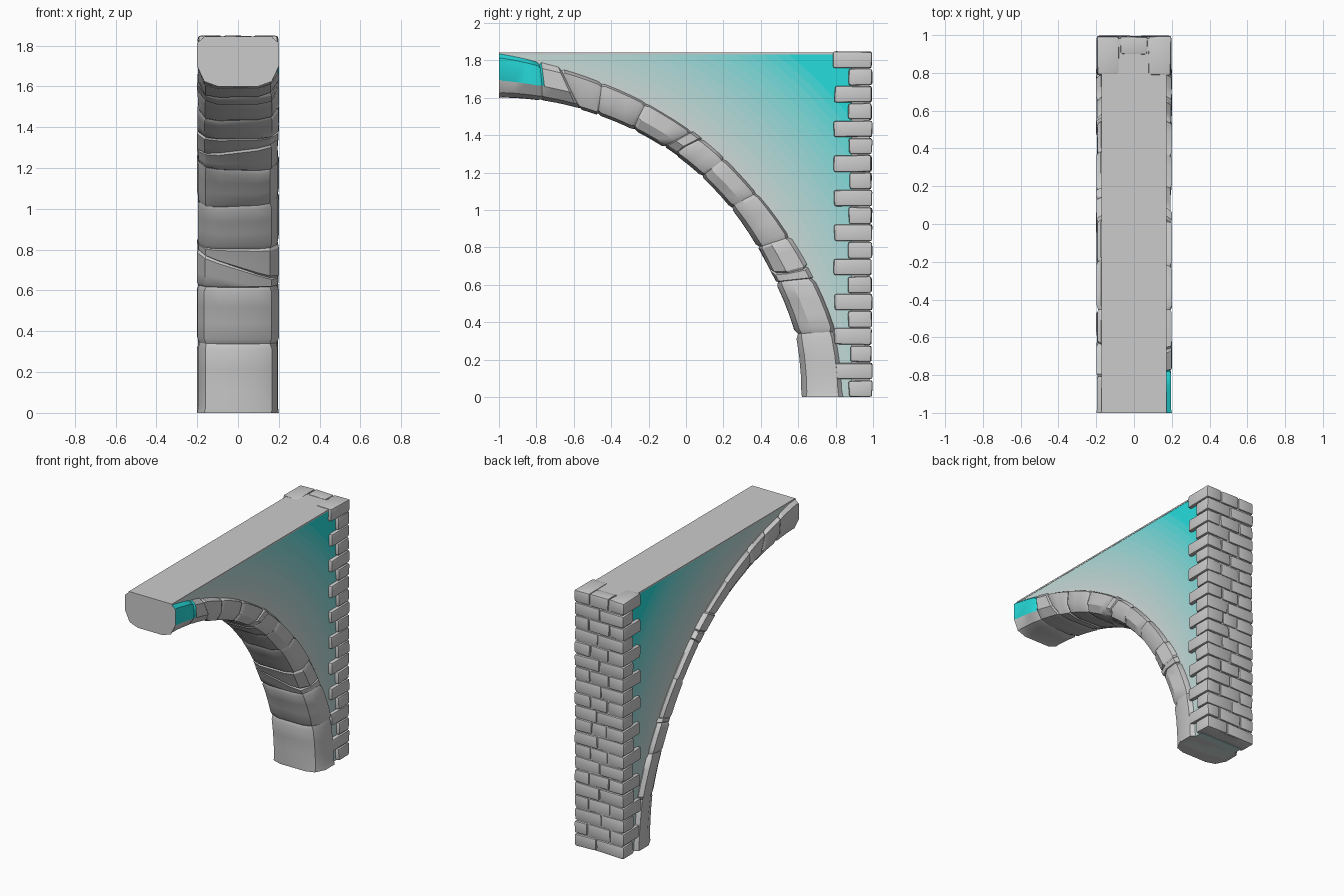
import bpy, bmesh, random
from math import radians, degrees, sin, cos, atan2, hypot
from mathutils import Matrix

if "Cube" in bpy.data.objects:
    bpy.data.objects.remove(bpy.data.objects["Cube"])

rng = random.Random(4)


def make_object(name, bm, materials=(), smooth=True):
    bmesh.ops.recalc_face_normals(bm, faces=bm.faces)
    mesh = bpy.data.meshes.new(name)
    bm.to_mesh(mesh)
    bm.free()
    for m in materials:
        mesh.materials.append(m)
    ob = bpy.data.objects.new(name, mesh)
    bpy.context.collection.objects.link(ob)
    if smooth:
        bpy.ops.object.select_all(action='DESELECT')
        ob.select_set(True)
        bpy.context.view_layer.objects.active = ob
        bpy.ops.object.shade_smooth_by_angle(angle=radians(32))
    return ob


def material(name, rgb):
    m = bpy.data.materials.new(name)
    m.diffuse_color = (*rgb, 1)
    m.use_nodes = True
    m.node_tree.nodes["Principled BSDF"].inputs["Base Color"].default_value = m.diffuse_color
    return m


def interp(table, a):
    for (a0, v0), (a1, v1) in zip(table, table[1:]):
        if a <= a1:
            return v0 + (v1 - v0) * (a - a0) / (a1 - a0)
    return table[-1][1]


def polar(x, r, deg):
    # the arch is centred on y = -1, z = 0
    return (x, -1 + r * cos(radians(deg)), r * sin(radians(deg)))


OUTER = [(0, 1.84), (11, 1.832), (20, 1.80), (29, 1.775), (40, 1.757),
         (60, 1.757), (72, 1.77), (82, 1.795), (90, 1.835)]
INNER = [(0, 1.62), (12, 1.625), (25, 1.60), (50, 1.605), (70, 1.60), (90, 1.60)]

grey = material("stone_grey", (0.7, 0.7, 0.7))
teal = material("teal", (0.02, 0.72, 0.72))

# Arch ring: joints as (outer angle, inner angle, sideways skew)
JOINTS = [(0, 0, 0), (11, 12, 0), (20.7, 22.5, 0), (25.2, 26.3, -2.7), (28.8, 30, 0),
          (38, 39, 0.4), (46.9, 47.6, -0.3), (50.5, 53, 1.5), (54, 56.5, 0), (63, 63, 0.5),
          (71.9, 70.7, 0), (79, 74, 0.5), (83.5, 82, -0.5), (90, 90, 0)]
HALF = [(0.175, 1), (0.2, 0.9), (0.2, 0.42), (0.165, 0.1), (0.10, 0)]
SECTION = HALF + [(-x, f) for x, f in reversed(HALF)]

bm = bmesh.new()
last = len(JOINTS) - 2
for i in range(last + 1):
    j0, j1 = JOINTS[i], JOINTS[i + 1]
    wobble = [(rng.uniform(-0.008, 0.002), rng.uniform(-0.03, 0.03)) for _ in SECTION]
    rings = []
    for s in (0, 0.08, 0.36, 0.64, 0.92, 1):
        end = s in (0, 1)
        flush = (i == 0 and s == 0) or (i == last and s == 1)
        ring = []
        for (x, f), (wx, wf) in zip(SECTION, wobble):
            if end and not flush:
                x, f = x * 0.95, 0.5 + (f - 0.5) * 0.91
            elif not end:
                x += wx if x > 0 else -wx
                x = max(-0.2, min(0.2, x))
                f += wf
            a0, a1 = (j[1] + (j[0] - j[1]) * f + j[2] * x / 0.2 for j in (j0, j1))
            a = a0 + (a1 - a0) * s
            a = max(0, min(90, a))
            r = interp(INNER, a) * (1 - f) + interp(OUTER, a) * f
            ring.append(bm.verts.new(polar(x, r, a)))
        rings.append(ring)
    n = len(SECTION)
    for p, q in zip(rings, rings[1:]):
        for k in range(n):
            bm.faces.new((p[k], p[(k + 1) % n], q[(k + 1) % n], q[k]))
    bm.faces.new(rings[0])
    bm.faces.new(rings[-1])
# Painted patch beside the crown, on one side only
for f in bm.faces:
    c = f.calc_center_median()
    if c.x > 0.15 and -0.995 < c.y < -0.76 and c.z > 1.68:
        f.material_index = 1
make_object("arch_stones", bm, (grey, teal))

# Spandrel wall: radial bands fading from grey at the arch to teal at the corner
BANDS = 16
R0, R1, BACK, TOP = 1.70, 2.40, 1.9, 1.84
fade = []
for k in range(BANDS + 1):
    t = k / BANDS
    fade.append(material(f"wall_fade_{k}", (0.66 - 0.64 * t, 0.7 + 0.02 * t, 0.68 + 0.04 * t)))
corner = degrees(atan2(TOP, BACK))
angles = [corner * k / 40 for k in range(41)]
angles += [corner + (89.95 - corner) * k / 40 for k in range(1, 41)]
radii = [R0 + (R1 - R0) * k / BANDS for k in range(BANDS + 1)] + [hypot(TOP, BACK)]
bm = bmesh.new()


def wall_point(r, a):
    limit = min(BACK / max(cos(radians(a)), 1e-6), TOP / max(sin(radians(a)), 1e-6))
    return polar(0, min(r, limit), a)


cols = [[bm.verts.new(wall_point(r, a)) for r in radii] for a in angles]
for p, q in zip(cols, cols[1:]):
    for k in range(len(radii) - 1):
        f = bm.faces.new((p[k], p[k + 1], q[k + 1], q[k]))
        f.material_index = min(k, BANDS)
bmesh.ops.remove_doubles(bm, verts=bm.verts, dist=1e-5)
wall = make_object("spandrel_wall", bm, fade, smooth=False)
mod = wall.modifiers.new("thickness", 'SOLIDIFY')
mod.thickness = 0.34
mod.offset = 0


def add_box(bm, x0, x1, y0, y1, z0, z1, jitter=0.0):
    m = Matrix.Translation(((x0 + x1) / 2, (y0 + y1) / 2, (z0 + z1) / 2))
    m = m @ Matrix.Diagonal((x1 - x0, y1 - y0, z1 - z0, 1))
    for v in bmesh.ops.create_cube(bm, size=1, matrix=m)['verts']:
        for c in range(3):
            v.co[c] += rng.uniform(-jitter, jitter)


# Flat top surface and mortar core behind the bricks
bm = bmesh.new()
add_box(bm, -0.172, 0.172, -1, 0.9, 1.832, 1.843)
make_object("wall_top", bm, smooth=False)
bm = bmesh.new()
add_box(bm, -0.182, 0.182, 0.885, 0.982, 0.004, 1.84)
make_object("mortar_core", bm, smooth=False)

# Pier bricks: alternating long and short courses wrapping both back corners
bm = bmesh.new()
ROWS = 20
h = 1.85 / ROWS
for row in range(ROWS):
    z0, z1 = row * h + 0.003, (row + 1) * h - 0.003
    if row % 2:
        split = 0.075 + rng.uniform(-0.02, 0.02)
        spans = [(-0.2, -split, 0.79), (-split, split, 0.89), (split, 0.2, 0.79)]
    else:
        split = rng.uniform(-0.03, 0.03)
        spans = [(-0.2, split, 0.87), (split, 0.2, 0.87)]
    for x0, x1, y0 in spans:
        add_box(bm, x0 + (0.003 if x0 > -0.2 else 0.004), x1 - (0.003 if x1 < 0.2 else 0.004),
                y0 + rng.uniform(-0.004, 0.008), 0.996 - rng.uniform(0, 0.006), z0, z1, 0.003)
bmesh.ops.bevel(bm, geom=list(bm.edges), offset=0.013, segments=2, profile=0.6, affect='EDGES')
for v in bm.verts:
    v.co.z = max(0, min(1.85, v.co.z))
make_object("pier_bricks", bm)
